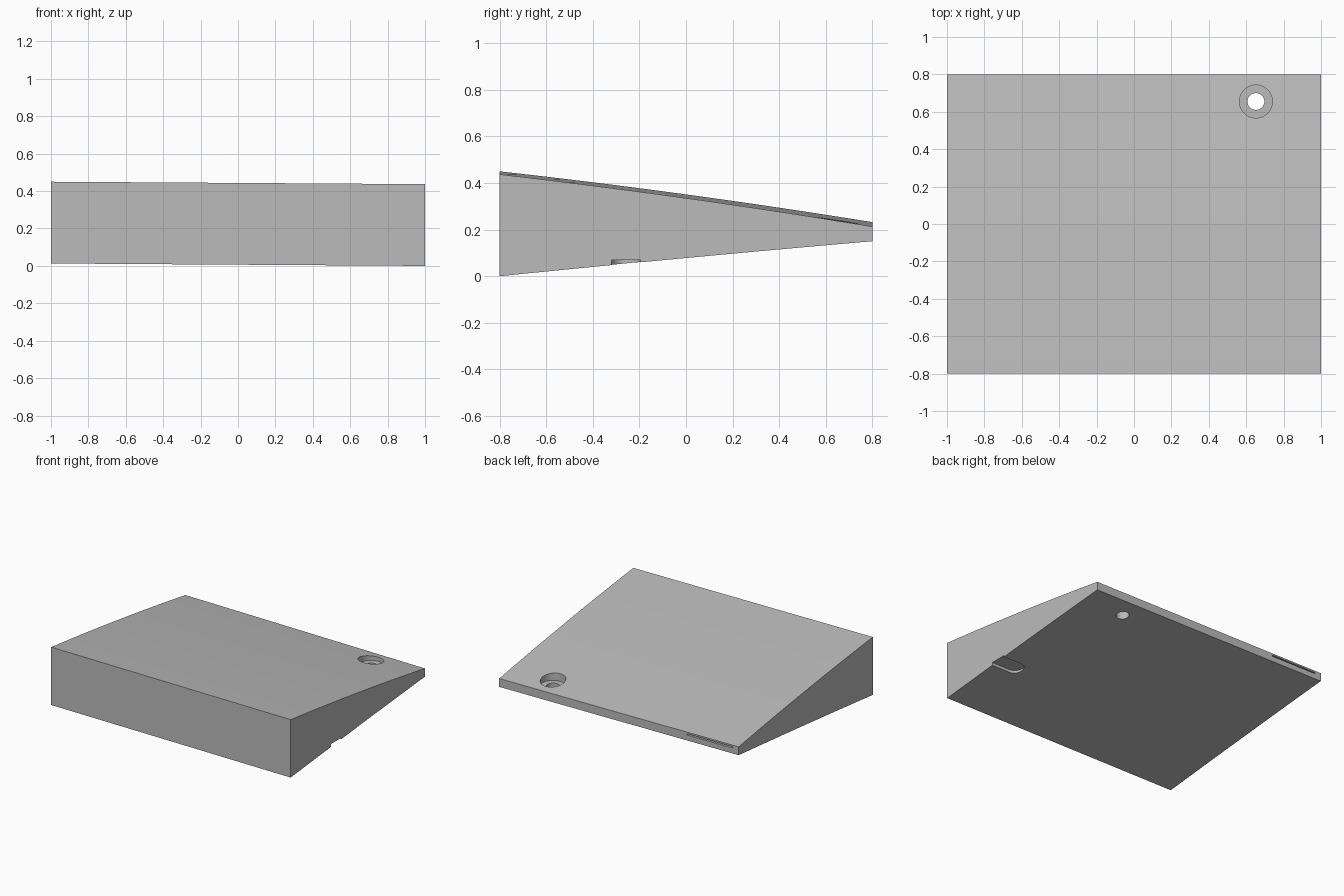
import bpy, bmesh, math
from mathutils import Vector

if "Cube" in bpy.data.objects:
    bpy.data.objects.remove(bpy.data.objects["Cube"])

grey = bpy.data.materials.new("plain_grey")
grey.use_nodes = True
grey.diffuse_color = (0.5, 0.5, 0.5, 1)
grey.node_tree.nodes["Principled BSDF"].inputs["Base Color"].default_value = (0.5, 0.5, 0.5, 1)


def finish(bm, name):
    bmesh.ops.recalc_face_normals(bm, faces=bm.faces)
    mesh = bpy.data.meshes.new(name)
    bm.to_mesh(mesh)
    bm.free()
    obj = bpy.data.objects.new(name, mesh)
    bpy.context.collection.objects.link(obj)
    mesh.materials.append(grey)
    return obj


def prism(name, outline, direction):
    """Extrude a closed outline along a direction."""
    bm = bmesh.new()
    face = bm.faces.new([bm.verts.new(p) for p in outline])
    ext = bmesh.ops.extrude_face_region(bm, geom=[face])
    verts = [g for g in ext["geom"] if isinstance(g, bmesh.types.BMVert)]
    bmesh.ops.translate(bm, verts=verts, vec=Vector(direction))
    return finish(bm, name)


def cut(target, cutter):
    mod = target.modifiers.new("cut", "BOOLEAN")
    mod.operation = "DIFFERENCE"
    mod.solver = "EXACT"
    mod.object = cutter
    bpy.context.view_layer.objects.active = target
    bpy.ops.object.modifier_apply(modifier=mod.name)
    bpy.data.objects.remove(cutter)


def height(x, y, front, back, bulge):
    """Slightly bowed slope from front to back, leaning down towards +x."""
    t = (y + 0.8) / 1.6
    lean = -x * (0.0065 + 0.003 * t)
    return front + (back - front) * t + 4 * bulge * t * (1 - t) + lean


def top(x, y):
    return height(x, y, 0.4435, 0.2225, 0.010)


def bottom(x, y):
    return height(x, y, 0.0065, 0.1595, 0.003)


# Wedge body: a profile of bowed top and bottom, lofted between both sides
STEPS = 16
ys = [-0.8 + 1.6 * i / STEPS for i in range(STEPS + 1)]
bm = bmesh.new()
rings = []
for x in (-1, 1):
    pts = [(x, y, bottom(x, y)) for y in ys] + [(x, y, top(x, y)) for y in reversed(ys)]
    rings.append([bm.verts.new(p) for p in pts])
n = len(rings[0])
for i in range(n):
    j = (i + 1) % n
    bm.faces.new((rings[0][i], rings[0][j], rings[1][j], rings[1][i]))
for ring in rings:
    bm.faces.new(ring)
body = finish(bm, "wedge_body")


# Counterbored screw hole near the back corner
def circle(x, y, z, r, count=48):
    return [(x + r * math.cos(a), y + r * math.sin(a), z)
            for a in (2 * math.pi * i / count for i in range(count))]


hx, hy = 0.652, 0.655
cut(body, prism("counterbore_cutter", circle(hx, hy, 0.195, 0.088), (0, 0, 0.2)))
cut(body, prism("hole_cutter", circle(hx, hy, 0.05, 0.045), (0, 0, 0.3)))

# Round-ended notch under the right-hand edge
ny, nr, nx = -0.257, 0.0625, 0.85
arc = [math.pi / 2 + math.pi * i / 16 for i in range(17)]
notch = [(nx + nr * math.cos(a), ny + nr * math.sin(a), -0.1) for a in arc]
notch += [(1.1, ny - nr, -0.1), (1.1, ny + nr, -0.1)]
cut(body, prism("notch_cutter", notch, (0, 0, 0.17)))

# Thin slot in the back edge, just under the top surface
slot = [(x, 0.75, top(x, 0.8) - d) for x, d in
        ((-0.95, 0.022), (-0.57, 0.022), (-0.57, 0.012), (-0.95, 0.012))]
cut(body, prism("slot_cutter", slot, (0, 0.1, 0)))

# Smooth bowed surfaces, crisp edges
bpy.ops.object.select_all(action="DESELECT")
body.select_set(True)
bpy.context.view_layer.objects.active = body
bpy.ops.object.shade_smooth_by_angle(angle=math.radians(25))
